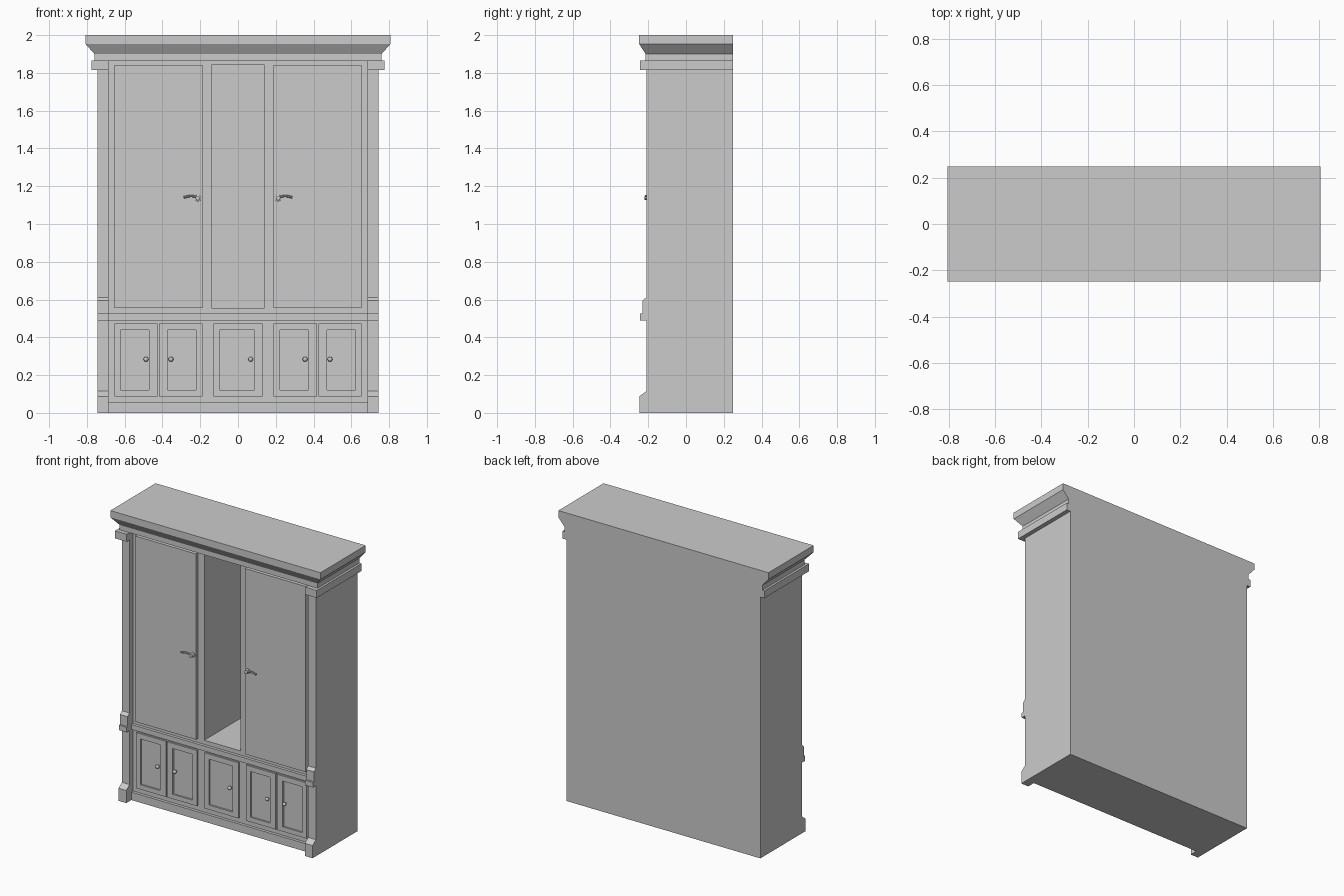
import bpy, bmesh, math

if "Cube" in bpy.data.objects:
    bpy.data.objects.remove(bpy.data.objects["Cube"])

BACK, FRAME = 0.248, -0.17      # rear plane and recessed face-frame plane


def finish(name, bm):
    bmesh.ops.recalc_face_normals(bm, faces=bm.faces)
    me = bpy.data.meshes.new(name)
    bm.to_mesh(me)
    bm.free()
    ob = bpy.data.objects.new(name, me)
    bpy.context.collection.objects.link(ob)
    return ob


def smooth(ob):
    bpy.ops.object.select_all(action='DESELECT')
    ob.select_set(True)
    bpy.context.view_layer.objects.active = ob
    bpy.ops.object.shade_smooth_by_angle(angle=math.radians(40))


def loft(name, rings):
    """Skin a list of equally long point rings and cap both ends."""
    bm = bmesh.new()
    vs = [[bm.verts.new(p) for p in r] for r in rings]
    n = len(vs[0])
    for a, b in zip(vs, vs[1:]):
        for i in range(n):
            j = (i + 1) % n
            bm.faces.new((a[i], a[j], b[j], b[i]))
    bm.faces.new(vs[0])
    bm.faces.new(vs[-1])
    return finish(name, bm)


def plan(x0, x1, y0, y1, z):
    return [(x0, y0, z), (x1, y0, z), (x1, y1, z), (x0, y1, z)]


def box(name, x0, x1, y0, y1, z0, z1):
    return loft(name, [plan(x0, x1, y0, y1, z0), plan(x0, x1, y0, y1, z1)])


def front(x0, x1, z0, z1, y):
    return [(x0, y, z0), (x1, y, z0), (x1, y, z1), (x0, y, z1)]


def door(name, s, outer, inner, y, depth):
    """Slab with a sunk panel; s = -1 mirrors it in x."""
    rings = [front(*outer, FRAME + 0.005), front(*outer, y),
             front(*inner, y), front(*inner, y + depth)]
    return loft(name, [[(s * px, py, pz) for px, py, pz in r] for r in rings])


def turned(name, x, z, prof, n=16):
    """Round part on a y axis; profile is (radius, y)."""
    rings = [[(x + r * math.cos(2 * math.pi * i / n), y,
               z + r * math.sin(2 * math.pi * i / n)) for i in range(n)]
             for r, y in prof]
    ob = loft(name, rings)
    smooth(ob)
    return ob


def cut(target, cutter):
    m = target.modifiers.new("cut", 'BOOLEAN')
    m.operation, m.solver, m.object = 'DIFFERENCE', 'EXACT', cutter
    bpy.context.view_layer.objects.active = target
    bpy.ops.object.modifier_apply(modifier=m.name)
    bpy.data.objects.remove(cutter)


# carcass with recessed face frame and open centre niche
body = box("carcass", -0.745, 0.745, -0.2, BACK, 0, 1.866)
cut(body, box("frame_cutter", -0.686, 0.686, -0.3, FRAME, -0.1, 2.0))
cut(body, box("niche_cutter", -0.14, 0.14, -0.3, 0.235, 0.554, 1.843))

# base board and waist rail
box("base_board", -0.686, 0.686, -0.19, FRAME + 0.005, 0, 0.055)
box("waist_rail", -0.686, 0.686, -0.19, FRAME + 0.005, 0.49, 0.525)

# stepped cornice
loft("cornice", [plan(-w, w, y, BACK, z) for w, y, z in (
    (0.76, -0.214, 1.866), (0.76, -0.214, 1.9),
    (0.807, -0.248, 1.953), (0.807, -0.248, 2.0))])

# pilaster side profile (y, z): plinth, waist block, shaft
PILASTER = [(-0.2, 0), (-0.246, 0), (-0.246, 0.088), (-0.21, 0.115),
            (-0.21, 0.49), (-0.243, 0.49), (-0.243, 0.525), (-0.23, 0.525),
            (-0.23, 0.594), (-0.21, 0.612), (-0.21, 1.866), (-0.2, 1.866)]

KNOB = [(0.005, FRAME), (0.005, -0.178), (0.010, -0.181), (0.013, -0.188),
        (0.011, -0.195), (0.006, -0.199), (0.001, -0.2)]
ROSE = [(0.017, -0.19), (0.017, -0.2), (0.013, -0.203), (0.009, -0.204),
        (0.009, -0.215), (0.012, -0.218), (0.002, -0.22)]

for s, side in ((-1, "left"), (1, "right")):
    loft("pilaster_" + side, [[(s * x, y, z) for y, z in PILASTER]
                              for x in (0.686, 0.745)])
    a, b = sorted((s * 0.686, s * 0.775))
    box("capital_" + side, a, b, -0.243, BACK, 1.814, 1.866)

    # tall raised door
    a, b = sorted((s * 0.189, s * 0.655))
    box("tall_door_" + side, a, b, -0.193, FRAME + 0.005, 0.554, 1.843)

    # lever handle
    turned("handle_rose_" + side, s * 0.212, 1.137, ROSE)
    cu = bpy.data.curves.new("lever", 'CURVE')
    cu.dimensions, cu.bevel_depth, cu.bevel_resolution = '3D', 0.006, 2
    cu.use_fill_caps, cu.resolution_u = True, 6
    sp = cu.splines.new('BEZIER')
    sp.bezier_points.add(2)
    for p, (x, z) in zip(sp.bezier_points,
                         ((0.212, 1.142), (0.25, 1.148), (0.288, 1.141))):
        p.co = (s * x, -0.213, z)
        p.handle_left_type = p.handle_right_type = 'AUTO'
    lever = bpy.data.objects.new("handle_lever_" + side, cu)
    bpy.context.collection.objects.link(lever)
    bpy.ops.object.select_all(action='DESELECT')
    lever.select_set(True)
    bpy.context.view_layer.objects.active = lever
    bpy.ops.object.convert(target='MESH')
    smooth(bpy.context.view_layer.objects.active)

    # pair of lower doors with knobs
    door("lower_outer_door_" + side, s, (0.427, 0.655, 0.088, 0.474),
         (0.471, 0.622, 0.12, 0.438), -0.182, 0.012)
    door("lower_inner_door_" + side, s, (0.189, 0.417, 0.088, 0.474),
         (0.222, 0.374, 0.12, 0.438), -0.182, 0.012)
    turned("knob_outer_" + side, s * 0.487, 0.284, KNOB)
    turned("knob_inner_" + side, s * 0.355, 0.284, KNOB)

# centre lower door
door("lower_centre_door", 1, (-0.13, 0.13, 0.088, 0.474),
     (-0.097, 0.087, 0.12, 0.438), -0.182, 0.012)
turned("knob_centre", 0.067, 0.284, KNOB)
